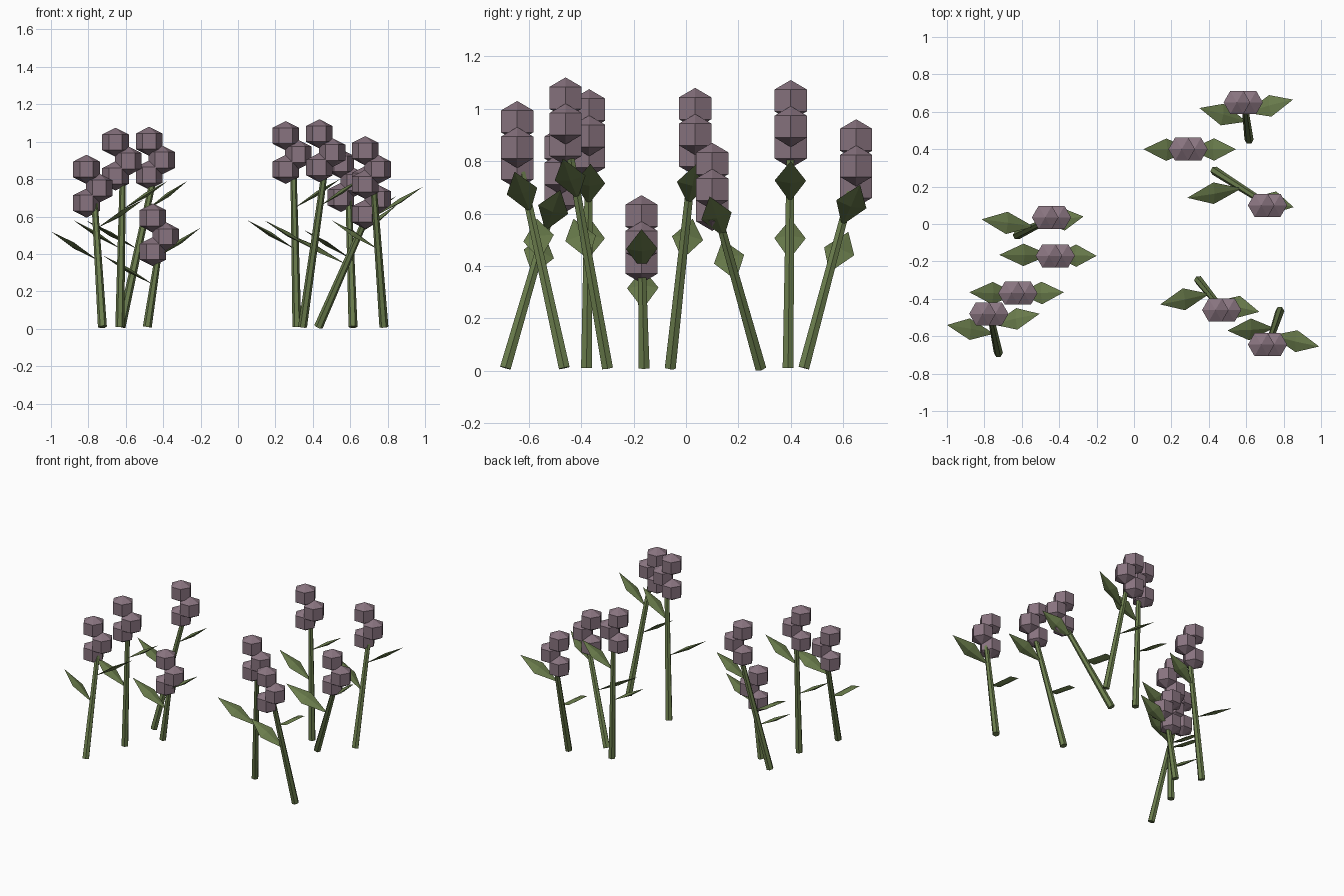
import bpy
import bmesh
from math import cos, sin, pi
from mathutils import Vector

cube = bpy.data.objects.get("Cube")
if cube:
    bpy.data.objects.remove(cube)


def material(name, rgb):
    m = bpy.data.materials.new(name)
    m.use_nodes = True
    m.diffuse_color = (*rgb, 1)
    m.node_tree.nodes["Principled BSDF"].inputs["Base Color"].default_value = (*rgb, 1)
    return m


GREEN = material("leaf green", (0.15, 0.21, 0.075))
MAUVE = material("dusty mauve", (0.25, 0.175, 0.215))


def finish(name, bm, mat):
    bmesh.ops.recalc_face_normals(bm, faces=bm.faces)
    mesh = bpy.data.meshes.new(name)
    bm.to_mesh(mesh)
    bm.free()
    mesh.materials.append(mat)
    bpy.context.collection.objects.link(bpy.data.objects.new(name, mesh))


def hex_ring(bm, centre, radius, u, v):
    return [bm.verts.new(centre + radius * (u * cos(i * pi / 3) + v * sin(i * pi / 3)))
            for i in range(6)]


def bridge(bm, low, high):
    for i in range(6):
        j = (i + 1) % 6
        bm.faces.new((low[i], low[j], high[j], high[i]))


def make_stem(name, base, top):
    # Tapered six-sided stalk, cut square to its own axis
    axis = (top - base).normalized()
    v = axis.cross(Vector((1, 0, 0))).normalized()
    u = v.cross(axis)
    bm = bmesh.new()
    low = hex_ring(bm, base, 0.024, u, v)
    high = hex_ring(bm, top, 0.016, u, v)
    bridge(bm, low, high)
    bm.faces.new(low)
    bm.faces.new(high)
    finish(name, bm, GREEN)


def make_leaf(name, root, tip, stem_axis):
    # Thin kite with a raised midrib
    along = tip - root
    side = stem_axis.cross(along).normalized()
    normal = along.cross(side).normalized()
    mid = root + along * 0.52
    bm = bmesh.new()
    a, b = bm.verts.new(root), bm.verts.new(tip)
    rim = [bm.verts.new(mid + off) for off in
           (side * 0.06, normal * 0.012, side * -0.06, normal * -0.012)]
    for i in range(4):
        p, q = rim[i], rim[(i + 1) % 4]
        bm.faces.new((a, p, q))
        bm.faces.new((b, q, p))
    finish(name, bm, GREEN)


def make_bud(name, centre):
    # Faceted ball: six upright sides with a shallow cone at each end
    x, y, z = Vector((1, 0, 0)), Vector((0, 1, 0)), Vector((0, 0, 1))
    bm = bmesh.new()
    low = hex_ring(bm, centre - z * 0.042, 0.071, x, y)
    high = hex_ring(bm, centre + z * 0.042, 0.071, x, y)
    bridge(bm, low, high)
    for ring, sign in ((low, -1), (high, 1)):
        pole = bm.verts.new(centre + z * 0.078 * sign)
        for i in range(6):
            bm.faces.new((ring[i], ring[(i + 1) % 6], pole))
    finish(name, bm, MAUVE)


# Each plant: stem foot, peak of the flower head, low leaf tip, high leaf tip
plants = [
    ((0.615, 0.45), (0.55, 0.65, 0.96), (0.35, 0.62, 0.53), (0.85, 0.665, 0.71)),
    ((0.315, 0.39), (0.255, 0.40, 1.11), (0.05, 0.40, 0.58), (0.545, 0.40, 0.80)),
    ((0.43, 0.285), (0.68, 0.10, 0.87), (0.285, 0.14, 0.50), (0.853, 0.09, 0.665)),
    ((-0.625, -0.06), (-0.475, 0.035, 1.08), (-0.815, 0.025, 0.58), (-0.27, 0.04, 0.79)),
    ((-0.485, -0.16), (-0.455, -0.17, 0.67), (-0.72, -0.165, 0.39), (-0.20, -0.17, 0.54)),
    ((-0.632, -0.38), (-0.655, -0.37, 1.075), (-0.88, -0.365, 0.58), (-0.375, -0.365, 0.79)),
    ((-0.725, -0.69), (-0.81, -0.48, 0.93), (-1.0, -0.54, 0.52), (-0.505, -0.48, 0.69)),
    ((0.345, -0.30), (0.435, -0.46, 1.12), (0.14, -0.43, 0.58), (0.67, -0.47, 0.81)),
    ((0.78, -0.465), (0.68, -0.645, 1.03), (0.50, -0.57, 0.58), (0.99, -0.655, 0.76)),
]

for n, (foot, peak, low_tip, high_tip) in enumerate(plants, 1):
    base = Vector((*foot, 0.01))
    peak = Vector(peak)
    top = peak + Vector((0.04, 0, -0.2))
    axis = (top - base).normalized()
    make_stem(f"stem_{n}", base, top)
    for label, tip in (("low", low_tip), ("high", high_tip)):
        tip = Vector(tip)
        root = base + axis * ((tip.z - 0.155 - base.z) / axis.z)
        make_leaf(f"{label}_leaf_{n}", root, tip, axis)
    for label, dx, dz in (("top", 0, 0.078), ("middle", 0.068, 0.178), ("bottom", 0, 0.258)):
        make_bud(f"{label}_bud_{n}", peak + Vector((dx, 0, -dz)))
